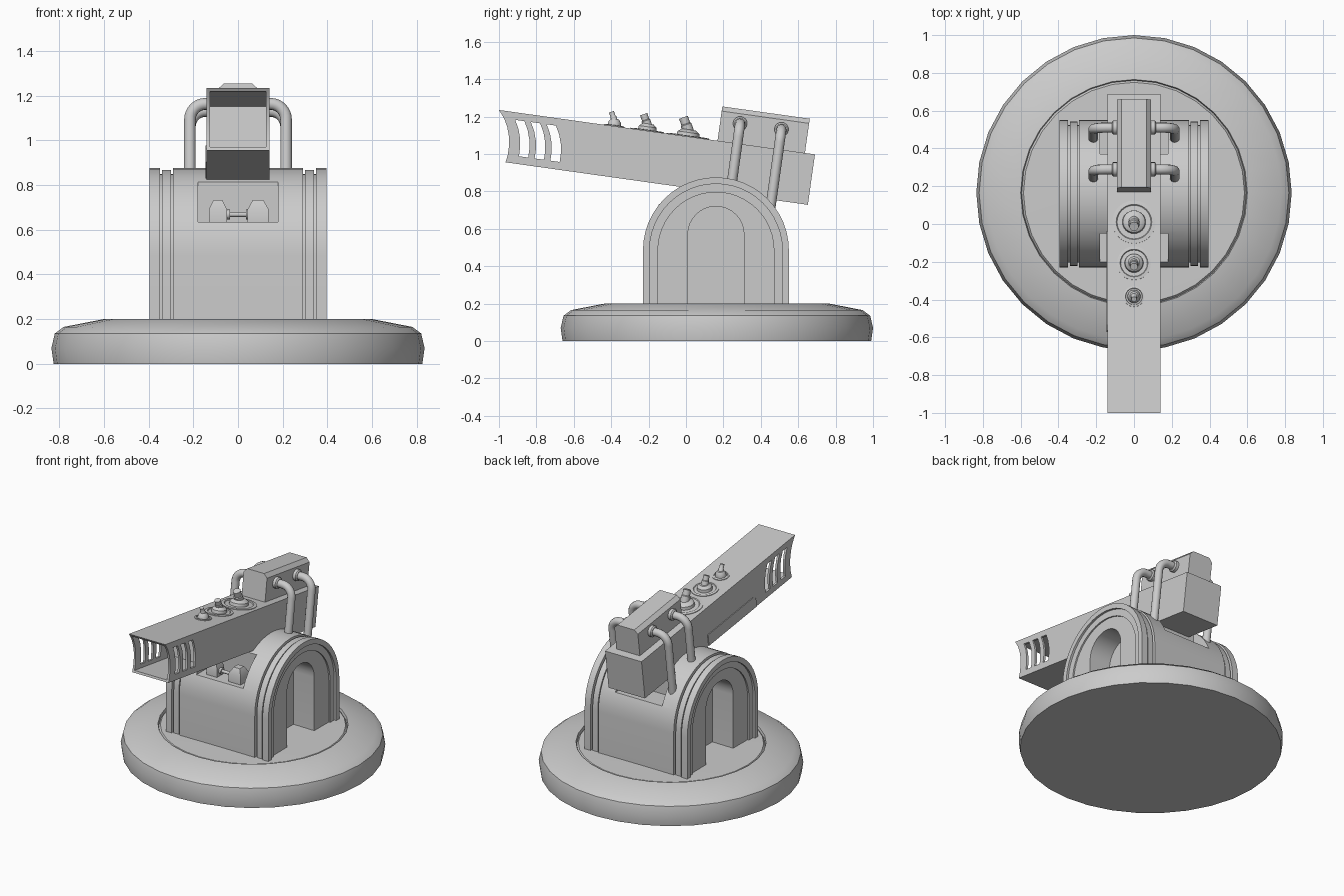
import bpy, bmesh, math
from mathutils import Matrix, Vector

if "Cube" in bpy.data.objects:
    bpy.data.objects.remove(bpy.data.objects["Cube"])

# Tilted frame of the gun: x across, y along barrel from the muzzle, z up from its top face
GUN = Matrix.Translation((0, -1, 1.235)) @ Matrix.Rotation(math.radians(-8), 4, 'X')
CY, SPRING, FLOOR = 0.16, 0.485, 0.19


def finish(name, bm, mat=Matrix.Identity(4), angle=30):
    bmesh.ops.remove_doubles(bm, verts=bm.verts, dist=1e-5)
    bmesh.ops.recalc_face_normals(bm, faces=bm.faces)
    bm.transform(mat)
    me = bpy.data.meshes.new(name)
    bm.to_mesh(me)
    bm.free()
    ob = bpy.data.objects.new(name, me)
    bpy.context.collection.objects.link(ob)
    smooth(ob, angle)
    return ob


def smooth(ob, angle=30):
    bpy.ops.object.select_all(action='DESELECT')
    ob.select_set(True)
    bpy.context.view_layer.objects.active = ob
    bpy.ops.object.shade_smooth_by_angle(angle=math.radians(angle))


def prism(name, shapes, x0, x1, mat=Matrix.Identity(4)):
    """Extrude (y, z) outlines along x."""
    bm = bmesh.new()
    for pts in shapes:
        face = bm.faces.new([bm.verts.new((x0, y, z)) for y, z in pts])
        ext = bmesh.ops.extrude_face_region(bm, geom=[face])
        bmesh.ops.translate(bm, vec=(x1 - x0, 0, 0),
                            verts=[v for v in ext['geom'] if isinstance(v, bmesh.types.BMVert)])
    return finish(name, bm, mat)


def lathe(name, profile, segs, mat=Matrix.Identity(4)):
    """Spin an (r, z) profile round z."""
    bm = bmesh.new()
    vs = [bm.verts.new((r, 0, z)) for r, z in profile]
    es = [bm.edges.new(p) for p in zip(vs, vs[1:])]
    bmesh.ops.spin(bm, geom=vs + es, axis=(0, 0, 1), cent=(0, 0, 0),
                   angle=math.tau, steps=segs, use_duplicate=False)
    return finish(name, bm, mat, 40)


def rect(y0, y1, z0, z1):
    return [(y0, z0), (y1, z0), (y1, z1), (y0, z1)]


def arch(r, spring=SPRING, n=24):
    top = [(CY - r * math.cos(math.pi * i / n), spring + r * math.sin(math.pi * i / n))
           for i in range(n + 1)]
    return [(CY - r, FLOOR)] + top + [(CY + r, FLOOR)]


def cut(ob, cutter):
    mod = ob.modifiers.new("cut", 'BOOLEAN')
    mod.operation, mod.solver, mod.object = 'DIFFERENCE', 'EXACT', cutter
    bpy.context.view_layer.update()
    me = bpy.data.meshes.new_from_object(ob.evaluated_get(bpy.context.evaluated_depsgraph_get()))
    ob.modifiers.clear()
    ob.data = me
    bpy.data.objects.remove(cutter)
    smooth(ob)


# Round base with shallow floor inside a rim
lathe("base", [(0, 0), (.825, 0), (.835, .07), (.82, .135), (.78, .165), (.6, .2),
               (.595, .182), (.585, .195), (0, .203)], 32, Matrix.Translation((0, .165, 0)))

# Arched housing with front and back notches and a niche on each side
niche = arch(.15, .57, 16)
body = prism("housing", [arch(.39)], -.29, .29)
cut(body, prism("notch_cutter", [rect(-.4, -.05, .635, .9), rect(.37, .75, .635, .9)], -.18, .18))
low_niche = [(y, z if z > FLOOR else .1) for y, z in niche]
for s in (1, -1):
    cut(body, prism("niche_cutter", [low_niche], s * .21, s * .5))

# Stacked arch bands on both ends
for s, side in ((1, "right"), (-1, "left")):
    for name, outer, inner, x0, x1 in (
            ("core_band", arch(.365), niche, .29, .365),
            ("middle_band", arch(.382), arch(.36), .30, .34),
            ("outer_rim", arch(.39), arch(.355), .35, .395),
            ("step_rim", arch(.356), arch(.31), .36, .38),
            ("door_face", arch(.311), niche, .364, .37)):
        prism(f"{name}_{side}", [outer + inner[::-1]], s * x0, s * x1)

# Front controls sitting in the notch
for s, size in ((1, .047), (-1, .04)):
    r = size * math.sqrt(2)
    lathe("control_knob", [(0, 0), (r, 0), (r, .058), (r * .5, .1), (0, .1)], 4,
          Matrix.Translation((s * .09, -.12, .633)) @ Matrix.Rotation(math.pi / 4, 4, 'Z'))
lathe("control_axle", [(0, -.055), (.022, -.055), (.022, -.035), (.011, -.035), (.011, .035),
                       (.022, .035), (.022, .055), (0, .055)], 12,
      Matrix.Translation((0, -.12, .668)) @ Matrix.Rotation(math.pi / 2, 4, 'Y'))

# Barrel: concave muzzle, hollow bore, curved side vents
lip = [(0, 0), (.033, -.04), (.057, -.085), (.073, -.135), (.08, -.185), (.08, -.23), (.074, -.272)]
barrel = prism("barrel", [lip + [(1.706, -.272), (1.706, 0)]], -.14, .14, GUN)
cut(barrel, prism("bore_cutter", [rect(-.2, .5, -.257, -.015)], -.125, .125, GUN))
curve = lip[1:6]
vents = [[(u + d, v) for u, v in curve] + [(u + d + .05, v) for u, v in curve[::-1]]
         for d in (.06, .145, .23)]
cut(barrel, prism("vent_cutter", vents, -.3, .3, GUN))
prism("side_panel", [[(.47, -.27), (.47, -.21), (.5, -.19), (1.0, -.19), (1.0, -.27)]],
      -.145, -.135, GUN)

# Upper box with chamfered top edges
bm = bmesh.new()
w = [(-.09, -.02), (.09, -.02), (.09, .16), (.065, .185), (-.065, .185), (-.09, .16)]
ends = [[bm.verts.new((x, u, v)) for x, v in w] for u in (1.18, 1.652)]
for e in ends:
    bm.faces.new(e)
for i in range(6):
    j = (i + 1) % 6
    bm.faces.new((ends[0][i], ends[0][j], ends[1][j], ends[1][i]))
finish("upper_box", bm, GUN, 20)

# Bent pipes from the box down into the housing
for s in (1, -1):
    for u, low in ((1.287, -.25), (1.51, -.33)):
        cx, cv, r = .145, .038, .07
        pts = [(.07, cv + r)] + [(cx + r * math.sin(a), cv + r * math.cos(a))
                                 for a in (math.pi / 2 * i / 8 for i in range(9))] + [(cx + r, low)]
        cu = bpy.data.curves.new("pipe", 'CURVE')
        cu.dimensions, cu.bevel_depth, cu.bevel_resolution = '3D', .027, 3
        cu.use_fill_caps = True
        sp = cu.splines.new('POLY')
        sp.points.add(len(pts) - 1)
        for p, (x, v) in zip(sp.points, pts):
            p.co = (s * x, u, v, 1)
        sp.use_smooth = True
        ob = bpy.data.objects.new("pipe", cu)
        ob.matrix_world = GUN
        bpy.context.collection.objects.link(ob)
        lathe("pipe_collar", [(0, 0), (.038, 0), (.038, .025), (.03, .032), (0, .032)], 16,
              GUN @ Matrix.Translation((s * .085, u, cv + r))
              @ Matrix.Rotation(s * math.pi / 2, 4, 'Y'))

# Three dials on the barrel, shrinking toward the muzzle, with leaning pins
for u, ring, cone, h in ((1.02, .115, .062, .105), (.80, .09, .05, .09), (.622, .055, .035, .078)):
    at = GUN @ Matrix.Translation((0, u, 0))
    lathe("dial", [(0, -.01), (ring, -.01), (ring, .004), (ring * .82, .006), (ring * .78, .001),
                   (cone, .002), (cone * .95, .022), (cone * .6, .038), (0, .038)], 24, at)
    p = cone * .4
    lathe("dial_pin", [(0, 0), (p * 1.2, 0), (p * 1.2, h * .6), (p, h * .65), (p, h), (0, h)], 12,
          at @ Matrix.Translation((0, .01, .005)) @ Matrix.Rotation(math.radians(27), 4, 'X'))
